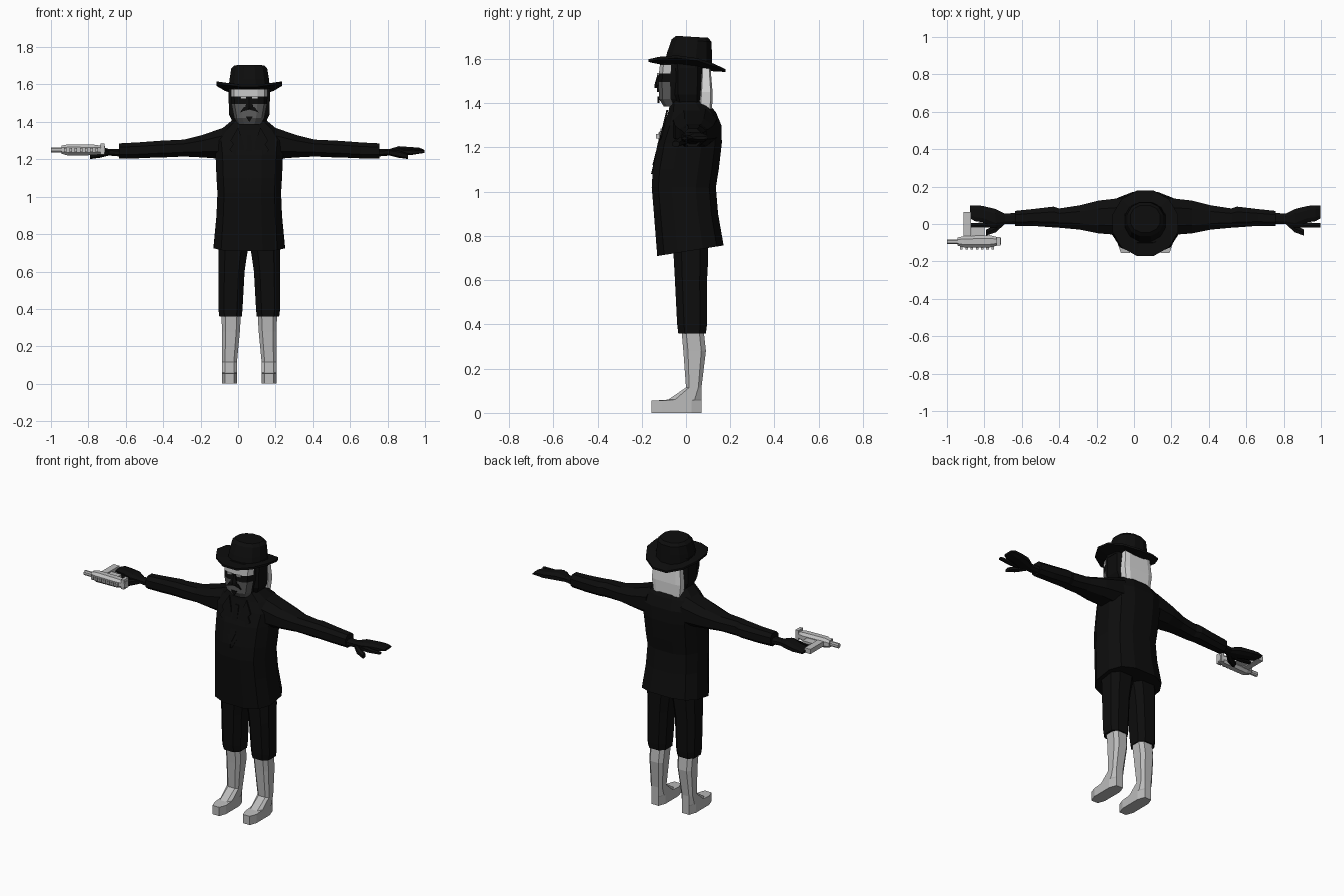
import bpy, bmesh, math
from mathutils import Vector

cube = bpy.data.objects.get("Cube")
if cube:
    bpy.data.objects.remove(cube)

CENTRE = 0.06  # the figure's own mid-line


def material(name, value):
    mat = bpy.data.materials.new(name)
    mat.use_nodes = True
    colour = (value, value, value, 1)
    mat.diffuse_color = colour
    mat.node_tree.nodes["Principled BSDF"].inputs["Base Color"].default_value = colour
    return mat


black = material("black cloth", 0.004)
skin = material("grey skin", 0.11)
pale = material("pale forehead", 0.55)
boot_grey = material("boot grey", 0.5)
hair_white = material("white hair", 0.72)
metal = material("gun metal grey", 0.52)


def finish(name, bm, mats, mirror=False, x=CENTRE):
    bmesh.ops.recalc_face_normals(bm, faces=bm.faces[:])
    mesh = bpy.data.meshes.new(name)
    bm.to_mesh(mesh)
    bm.free()
    for mat in mats:
        mesh.materials.append(mat)
    obj = bpy.data.objects.new(name, mesh)
    obj.location.x = x
    bpy.context.collection.objects.link(obj)
    if mirror:
        mod = obj.modifiers.new("Mirror", "MIRROR")
        mod.use_mirror_merge = False
    return obj


def section(sides, power):
    """Unit cross-section, boxier for a lower power."""
    pts = []
    for i in range(sides):
        t = math.tau * (i + 0.5) / sides
        c, s = math.cos(t), math.sin(t)
        pts.append((math.copysign(abs(c) ** power, c), math.copysign(abs(s) ** power, s)))
    size = max(p[0] for p in pts)
    return [(a / size, b / size) for a, b in pts]


def loft(name, rings, mat, axis="z", sides=12, power=0.8, mirror=False, bend=None, rule=None, x=CENTRE):
    """Skin rings of (position, a_min, a_max, b_min, b_max) along an axis."""
    bm = bmesh.new()
    loops = []
    for pos, a0, a1, b0, b1 in rings:
        loop = []
        for a, b in section(sides, power):
            a = (a0 + a1) / 2 + a * (a1 - a0) / 2
            b = (b0 + b1) / 2 + b * (b1 - b0) / 2
            co = Vector((a, b, pos)) if axis == "z" else Vector((pos, a, b))
            if bend:
                co.z += bend(co)
            loop.append(bm.verts.new(co))
        loops.append(loop)
    for low, high in zip(loops, loops[1:]):
        for i in range(sides):
            j = (i + 1) % sides
            bm.faces.new((low[i], low[j], high[j], high[i]))
    bm.faces.new(loops[0])
    bm.faces.new(loops[-1])
    mats = mat if isinstance(mat, list) else [mat]
    if rule:
        for face in bm.faces:
            face.material_index = rule(face.calc_center_median())
    return finish(name, bm, mats, mirror, x)


def plate(name, points, y, mat, mirror=False, lean=0.0):
    """Thin flat panel on the front, leaning back as it rises."""
    bm = bmesh.new()
    base = points[0][1]
    front = [bm.verts.new((px, y + lean * (pz - base), pz)) for px, pz in points]
    back = [bm.verts.new(v.co + Vector((0, 0.008, 0))) for v in front]
    bm.faces.new(front)
    bm.faces.new(back)
    for i in range(len(front)):
        j = (i + 1) % len(front)
        bm.faces.new((front[i], front[j], back[j], back[i]))
    return finish(name, bm, [mat], mirror)


def box(name, x0, x1, y0, y1, z0, z1, mat):
    return loft(name, [(z0, x0, x1, y0, y1), (z1, x0, x1, y0, y1)], mat, sides=4, x=0)


# Boots and knee breeches
loft("boots", [(0, .066, .146, -.155, .07), (.055, .066, .146, -.155, .07),
               (.06, .066, .146, -.08, .07), (.115, .066, .146, 0, .07),
               (.28, .05, .146, -.012, .09), (.37, .045, .148, -.02, .08)],
     boot_grey, sides=8, power=0.6, mirror=True)
loft("breeches", [(.36, .04, .16, -.035, .09), (.4, .036, .165, -.04, .095),
                  (.6, .025, .165, -.05, .095), (.69, .012, .165, -.055, .1),
                  (.8, -.01, .165, -.06, .1)], black, sides=8, power=0.7, mirror=True)

# Long coat with a hem that rises at the back
loft("coat", [(z, -w, w, y0, y1) for z, w, y0, y1 in (
    (.73, .19, -.13, .17), (.9, .175, -.145, .145), (1.02, .17, -.155, .135),
    (1.1, .175, -.15, .148), (1.22, .18, -.128, .162), (1.3, .19, -.1, .16),
    (1.36, .15, -.08, .135), (1.41, .09, -.07, .09))],
     black, power=0.75, bend=lambda c: .16 * c.y if c.z < .75 else 0)
plate("lapels", [(.004, 1.08), (.07, 1.22), (.105, 1.25), (.085, 1.28), (.1, 1.3), (.06, 1.37), (.035, 1.3)],
      -.158, black, mirror=True, lean=0.24)
plate("tie", [(0, 1.12), (.02, 1.17), (.012, 1.33), (-.012, 1.33), (-.02, 1.17)], -.152, black, lean=0.26)

# Arms and hands
loft("sleeves", [(.12, -.06, .14, 1.2, 1.375), (.25, -.05, .125, 1.21, 1.33),
                 (.35, -.03, .1, 1.215, 1.305), (.46, -.02, .083, 1.21, 1.3),
                 (.49, -.018, .093, 1.21, 1.298), (.6, -.01, .08, 1.205, 1.29),
                 (.697, -.01, .07, 1.205, 1.285)], black, axis="x", sides=8, mirror=True)
loft("hands", [(.69, 0, .06, 1.215, 1.255), (.75, 0, .055, 1.22, 1.255),
               (.8, -.02, .08, 1.222, 1.27), (.87, .01, .097, 1.225, 1.265),
               (.91, .015, .1, 1.232, 1.262), (.938, .03, .1, 1.237, 1.25)],
     black, axis="x", sides=8, mirror=True)
loft("thumbs", [(.75, 0, .03, 1.222, 1.25), (.8, -.045, -.005, 1.21, 1.245),
                (.85, -.062, -.03, 1.203, 1.228)], black, axis="x", sides=6, mirror=True)
loft("fingers", [(.8, -.02, .015, 1.225, 1.255), (.87, -.018, .008, 1.225, 1.25),
                 (.938, -.018, .004, 1.235, 1.248)], black, axis="x", sides=6, mirror=True)


# Head: pale forehead, black eye mask, grey lower face
def face_colour(c):
    if c.y > -.075 or 1.495 < c.z < 1.535 or c.z > 1.575:
        return 0
    return 2 if c.z > 1.535 else 1


loft("head", [(z, -w, w, y0, .07) for z, w, y0 in (
    (1.385, .06, -.1), (1.42, .08, -.122), (1.495, .095, -.125),
    (1.535, .097, -.122), (1.573, .097, -.118), (1.6, .095, -.1))],
     [black, skin, pale], power=0.6, rule=face_colour)
loft("neck", [(1.36, -.065, .065, -.06, .07), (1.42, -.06, .06, -.06, .065)], black, sides=8)
loft("side_hair", [(1.39, -.085, .085, -.05, .075), (1.44, -.108, .108, -.065, .08),
                   (1.6, -.112, .112, -.07, .085)], black, sides=8, power=0.6)
loft("back_hair", [(1.37, -.09, .09, .055, .118), (1.45, -.1, .1, .062, .12),
                   (1.57, -.09, .09, .07, .11)], hair_white, sides=8, power=0.4)
loft("nose", [(1.468, -.018, .018, -.14, -.11), (1.485, -.02, .02, -.14, -.11),
              (1.53, -.01, .01, -.128, -.11)], black, sides=6)
plate("moustache", [(0, 1.487), (.03, 1.478), (.05, 1.45), (.03, 1.458), (0, 1.465)],
      -.131, black, mirror=True)
plate("goatee", [(0, 1.4), (.02, 1.43), (-.02, 1.43)], -.128, black)
plate("eyes", [(.016, 1.526), (.046, 1.526), (.046, 1.536), (.016, 1.536)], -.13, pale, mirror=True)


# Hat with rolled sides, dipping at the back
def roll(c):
    return 1.2 * c.x ** 2 - .13 * c.y


loft("hat_brim", [(1.558, -.1, .1, -.1, .1), (1.562, -.175, .175, -.17, .178),
                  (1.574, -.175, .175, -.17, .178), (1.584, -.1, .1, -.1, .11)],
     black, power=1, bend=roll)
loft("hat_crown", [(1.56, -.113, .113, -.102, .118), (1.63, -.105, .105, -.085, .117),
                   (1.685, -.096, .096, -.065, .115), (1.702, -.08, .08, -.045, .1)],
     black, power=0.9, bend=lambda c: -.06 * c.y if c.z > 1.65 else 0)

# Pistol lying on its side, pointing outward
loft("gun_barrel", [(-1, -.107, -.083, 1.236, 1.264), (-.93, -.107, -.083, 1.236, 1.264)],
     metal, axis="x", sides=8, x=0)
loft("gun_body", [(-.945, -.115, -.072, 1.23, 1.272), (-.91, -.125, -.065, 1.22, 1.28),
                  (-.77, -.125, -.06, 1.222, 1.278), (-.712, -.11, -.075, 1.23, 1.27)],
     metal, axis="x", sides=8, x=0)
box("gun_grip", -.912, -.872, -.07, .065, 1.235, 1.265, metal)
box("gun_trigger_guard", -.87, -.8, -.07, -.015, 1.24, 1.26, metal)
box("gun_rear_sight", -.735, -.715, -.115, -.07, 1.225, 1.285, metal)
for i in range(7):
    x = -.93 + i * .028
    box("gun_rail_tooth", x, x + .014, -.136, -.115, 1.24, 1.26, metal)
